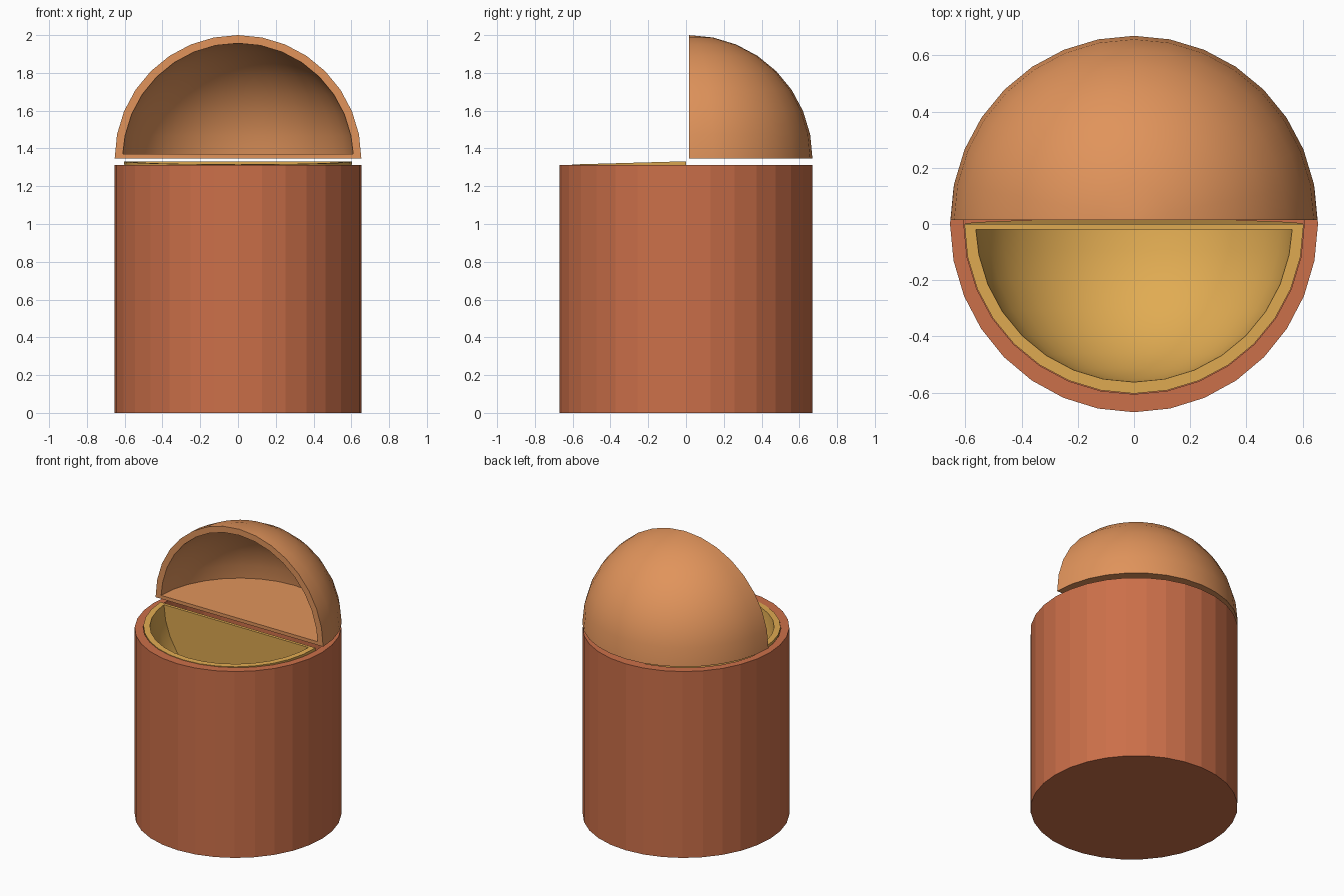
import bpy, bmesh, math
from mathutils import Matrix, Vector

if "Cube" in bpy.data.objects:
    bpy.data.objects.remove(bpy.data.objects["Cube"])


def material(name, rgb):
    m = bpy.data.materials.new(name)
    m.diffuse_color = (*rgb, 1)
    m.use_nodes = True
    m.node_tree.nodes["Principled BSDF"].inputs["Base Color"].default_value = m.diffuse_color
    return m


def finish(name, bm, mat, smooth):
    bmesh.ops.recalc_face_normals(bm, faces=bm.faces)
    me = bpy.data.meshes.new(name)
    bm.to_mesh(me)
    bm.free()
    me.materials.append(mat)
    ob = bpy.data.objects.new(name, me)
    bpy.context.collection.objects.link(ob)
    if smooth:
        bpy.context.view_layer.objects.active = ob
        ob.select_set(True)
        bpy.ops.object.shade_smooth_by_angle(angle=math.radians(30))
        ob.select_set(False)
    return ob


def quarter_shell(name, mat, size, wall, plate, matrix):
    """Quarter ball shell with a flat floor, open towards -y."""
    bm = bmesh.new()
    lats, lons = 8, 16

    def skin(radii, floor):
        rings = []
        for i in range(lats):
            a = math.pi / 2 * i / lats
            ring = []
            for j in range(lons + 1):
                b = math.pi * j / lons
                z = radii[2] * math.sin(a) if i else floor
                ring.append(bm.verts.new((radii[0] * math.cos(a) * math.cos(b),
                                          radii[1] * math.cos(a) * math.sin(b), z)))
            rings.append(ring)
        pole = bm.verts.new((0, 0, radii[2]))
        for lo, hi in zip(rings, rings[1:]):
            for j in range(lons):
                bm.faces.new((lo[j], lo[j + 1], hi[j + 1], hi[j]))
        for j in range(lons):
            bm.faces.new((rings[-1][j], rings[-1][j + 1], pole))
        bm.faces.new(rings[0])
        # loop around the open face
        return [r[0] for r in rings] + [pole] + [r[-1] for r in reversed(rings)]

    outer = skin(size, 0)
    inner = skin([s - wall for s in size], plate)
    n = len(outer)
    for k in range(n):
        m = (k + 1) % n
        bm.faces.new((outer[k], outer[m], inner[m], inner[k]))
    bm.transform(matrix)
    return finish(name, bm, mat, True)


red = material("brick red", (0.60, 0.160, 0.067))
orange = material("light orange", (0.75, 0.295, 0.105))
gold = material("gold", (0.75, 0.41, 0.085))

# Hollow round body with a rim
bm = bmesh.new()
rings = []
for rx, ry, z in ((0.655, 0.67, 0), (0.655, 0.67, 1.313),
                  (0.606, 0.606, 1.313), (0.606, 0.606, 0.06)):
    rings.append([bm.verts.new((rx * math.cos(math.tau * k / 32),
                                ry * math.sin(math.tau * k / 32), z)) for k in range(32)])
for lo, hi in zip(rings, rings[1:]):
    for k in range(32):
        m = (k + 1) % 32
        bm.faces.new((lo[k], lo[m], hi[m], hi[k]))
bm.faces.new(rings[0])
bm.faces.new(rings[-1])
finish("body", bm, red, False)

# Half dome lid over the back half
quarter_shell("dome_lid", orange, (0.653, 0.655, 0.653), 0.043, 0.024,
              Matrix.Translation((0, 0.015, 1.347)))

# Same shape turned open side up, slightly tilted, as the front scoop
turn = Matrix(((-1, 0, 0, 0), (0, 0, -1, 0), (0, -1, 0, 0), (0, 0, 0, 1)))
quarter_shell("scoop_bowl", gold, (0.604, 0.604, 0.604), 0.041, 0.02,
              Matrix.Translation(Vector((0, 0, 1.332)))
              @ Matrix.Rotation(math.radians(1.6), 4, 'X') @ turn)
